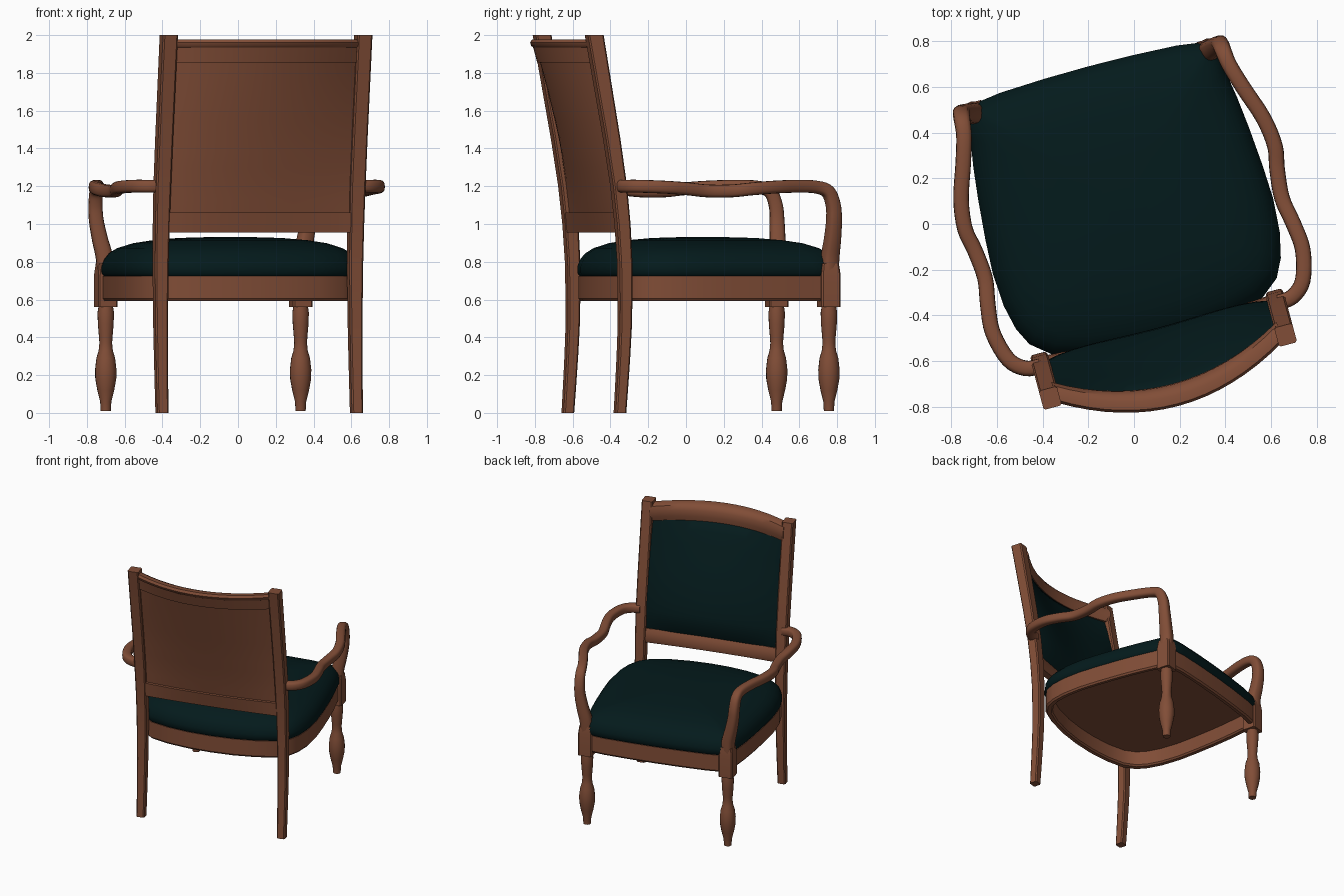
import bpy, bmesh, math
from mathutils import Vector

cube = bpy.data.objects.get("Cube")
if cube:
    bpy.data.objects.remove(cube, do_unlink=True)


def material(name, colour):
    m = bpy.data.materials.new(name)
    m.use_nodes = True
    m.diffuse_color = (*colour, 1)
    bsdf = next(n for n in m.node_tree.nodes if n.type == 'BSDF_PRINCIPLED')
    bsdf.inputs["Base Color"].default_value = (*colour, 1)
    bsdf.inputs["Roughness"].default_value = 0.7
    return m


WOOD = material("brown wood", (0.22, 0.075, 0.038))
FABRIC = material("dark green fabric", (0.0012, 0.0105, 0.0115))
TURN = math.radians(15)
OFFSET = -0.018


def loft(name, rings, mat, angle=35):
    # Skin a list of equal rings and cap both ends
    bm = bmesh.new()
    loops = [[bm.verts.new(p) for p in ring] for ring in rings]
    n = len(loops[0])
    for a, b in zip(loops, loops[1:]):
        for i in range(n):
            j = (i + 1) % n
            bm.faces.new((a[i], a[j], b[j], b[i]))
    bm.faces.new(loops[0])
    bm.faces.new(loops[-1])
    bmesh.ops.recalc_face_normals(bm, faces=bm.faces)
    mesh = bpy.data.meshes.new(name)
    bm.to_mesh(mesh)
    bm.free()
    mesh.materials.append(mat)
    obj = bpy.data.objects.new(name, mesh)
    bpy.context.collection.objects.link(obj)
    # The whole chair is turned about the vertical axis
    obj.location = (OFFSET * math.cos(TURN), OFFSET * math.sin(TURN), 0)
    obj.rotation_euler.z = TURN
    bpy.ops.object.select_all(action='DESELECT')
    obj.select_set(True)
    bpy.context.view_layer.objects.active = obj
    bpy.ops.object.shade_smooth_by_angle(angle=math.radians(angle))
    return obj


def lerp(table, z):
    for (z0, v0), (z1, v1) in zip(table, table[1:]):
        if z <= z1:
            return v0 + (v1 - v0) * (z - z0) / (z1 - z0)
    return table[-1][1]


def square(x, y, z, w, d, cut=0.008):
    # Rectangle with chamfered corners
    ring = []
    for sx, sy in ((-1, -1), (1, -1), (1, 1), (-1, 1)):
        pair = [(x + sx * (w / 2 - cut), y + sy * d / 2, z),
                (x + sx * w / 2, y + sy * (d / 2 - cut), z)]
        ring += pair if sx * sy < 0 else pair[::-1]
    return ring


def smooth_path(points, steps=4):
    # Catmull-Rom interpolation through every point
    pts = [Vector(p) for p in points]
    pts = [pts[0]] + pts + [pts[-1]]
    path = []
    for a, b, c, d in zip(pts, pts[1:], pts[2:], pts[3:]):
        for k in range(steps):
            t = k / steps
            path.append(0.5 * (2 * b + (c - a) * t + (2 * a - 5 * b + 4 * c - d) * t ** 2
                               + (3 * b - a - 3 * c + d) * t ** 3))
    return path + [pts[-1]]


def soft(value):
    return math.copysign(abs(value) ** 0.7, value)


def sweep(points, radius, sides=16):
    # Rounded square section carried along a path of (x, y, z, thickness)
    path = smooth_path(points)
    normal = Vector((0, 0, 1))
    rings = []
    for i, p in enumerate(path):
        tangent = (path[min(i + 1, len(path) - 1)] - path[max(i - 1, 0)]).to_3d().normalized()
        normal = (normal - tangent * normal.dot(tangent)).normalized()
        across = tangent.cross(normal)
        angles = [math.tau * k / sides for k in range(sides)]
        rings.append([p.to_3d() + radius * p.w * (normal * soft(math.sin(a))
                                                  + across * soft(math.cos(a))) for a in angles])
    return rings


# Vector.to_3d drops the thickness stored as the fourth component

# Rake of the back posts: height, depth position
RAKE = [(0, -0.5), (0.15, -0.49), (0.3, -0.481), (0.45, -0.474), (0.6, -0.472),
        (0.8, -0.474), (1.0, -0.486), (1.2, -0.507), (1.45, -0.545), (2, -0.641)]

# Turned leg: height, radius
LEG = [(0.01, 0.027), (0.06, 0.03), (0.12, 0.045), (0.18, 0.056), (0.23, 0.057),
       (0.29, 0.05), (0.33, 0.038), (0.37, 0.034), (0.4, 0.036), (0.47, 0.042),
       (0.53, 0.044), (0.57, 0.038)]

# Arm and its front support: side, depth, height, thickness factor
ARM = [(0.54, -0.495, 1.2, 1), (0.605, -0.487, 1.2, 1), (0.667, -0.43, 1.2, 1),
       (0.702, -0.3, 1.195, 1), (0.692, -0.18, 1.187, 1), (0.673, -0.06, 1.175, 1),
       (0.685, 0.07, 1.175, 1), (0.702, 0.17, 1.185, 1), (0.685, 0.3, 1.195, 1),
       (0.636, 0.447, 1.2, 1), (0.602, 0.56, 1.195, 1), (0.592, 0.625, 1.17, 1.05),
       (0.588, 0.654, 1.1, 1.1), (0.582, 0.66, 1.02, 1.15), (0.563, 0.657, 0.92, 1.25),
       (0.54, 0.65, 0.82, 1.35), (0.534, 0.646, 0.7, 1.35)]

for side, sx in (("left", 1), ("right", -1)):
    # Back post running from floor to crest
    loft(f"{side}_back_post",
         [square(sx * 0.533, v, z, 0.06 + 0.018 * min(z, 1.2), 0.058 + 0.014 * z)
          for z, v in RAKE], WOOD)

    # Turned front leg
    loft(f"{side}_front_leg",
         [[(sx * 0.534 + r * math.cos(a), 0.645 + r * math.sin(a), z)
           for a in [math.tau * k / 16 for k in range(16)]] for z, r in LEG], WOOD, 50)

    # Square block above the leg, with a small collar
    loft(f"{side}_front_block",
         [square(sx * 0.534, 0.645, z, w, w)
          for z, w in ((0.56, 0.105), (0.73, 0.105), (0.77, 0.095), (0.79, 0.09))], WOOD)

    # Serpentine arm flowing down into its support
    loft(f"{side}_arm", sweep([(sx * x, y, z, r) for x, y, z, r in ARM], 0.034), WOOD, 50)

# Seat outline, one half mirrored into a loop
HALF = [(0, 0.718), (0.2, 0.715), (0.4, 0.706), (0.53, 0.688), (0.56, 0.66),
        (0.576, 0.55), (0.597, 0.42), (0.613, 0.28), (0.628, 0.1), (0.635, -0.05),
        (0.625, -0.2), (0.6, -0.31), (0.56, -0.39), (0.48, -0.455), (0.34, -0.5),
        (0.17, -0.527), (0, -0.535)]
OUTLINE = HALF + [(-x, y) for x, y in HALF[-2:0:-1]]
MID = 0.09


def seat_ring(scale, z):
    return [(x * scale, MID + (y - MID) * scale, z) for x, y in OUTLINE]


# Hollow seat rail closed by a board under the cushion
loft("seat_rail", [seat_ring(s, z) for s, z in
                   ((0.91, 0.705), (0.92, 0.605), (0.935, 0.594), (0.975, 0.592),
                    (0.99, 0.605), (0.99, 0.725))], WOOD)

# Domed seat cushion
loft("seat_cushion", [seat_ring(s, z) for s, z in
                      ((0.97, 0.715), (1.0, 0.74), (1.0, 0.775), (0.975, 0.815), (0.935, 0.845),
                       (0.87, 0.872), (0.75, 0.898), (0.6, 0.914), (0.4, 0.926), (0.15, 0.931))],
     FABRIC, 60)


def curved_board(name, profile, mat, dome=0.0, angle=35):
    # Board between the posts, bowed backwards more towards the top
    columns = []
    steps, half = 16, 0.51
    for k in range(steps + 1):
        t = 2 * k / steps - 1
        column = []
        for dv, z in profile:
            bow = 0.02 + 0.13 * (z - 1) / 0.95
            puff = dv * (1 - dome * t ** 4)
            column.append((t * half, lerp(RAKE, z) - bow * (1 - t * t) + puff, z))
        columns.append(column)
    return loft(name, columns, mat, angle)


# Lower cross rail of the back
curved_board("lower_back_rail", [(-0.03, 0.955), (-0.03, 1.06), (0.02, 1.06),
                                 (0.03, 1.03), (0.03, 0.98), (0.02, 0.955)], WOOD)

# Crest rail with a rolled top edge
curved_board("crest_rail", [(-0.024, 1.855), (-0.024, 1.935), (-0.032, 1.943), (-0.034, 1.96),
                            (-0.018, 1.978), (0.02, 1.978), (0.045, 1.965), (0.055, 1.935),
                            (0.045, 1.89), (0.03, 1.855)], WOOD)

# Wooden panel on the rear of the back
heights = [1.05 + 0.82 * k / 10 for k in range(11)]
curved_board("back_panel", [(-0.008, z) for z in heights]
             + [(0.008, z) for z in reversed(heights)], WOOD)

# Padded cushion on the front of the back, fuller towards the bottom
padding = [(0.02 + 0.1 * math.sin(math.pi * k / 10) ** 0.5 * (1 - 0.06 * k), z)
           for k, z in enumerate(heights)]
curved_board("back_cushion", [(0.0, z) for z in heights] + padding[::-1], FABRIC, 0.7, 60)
